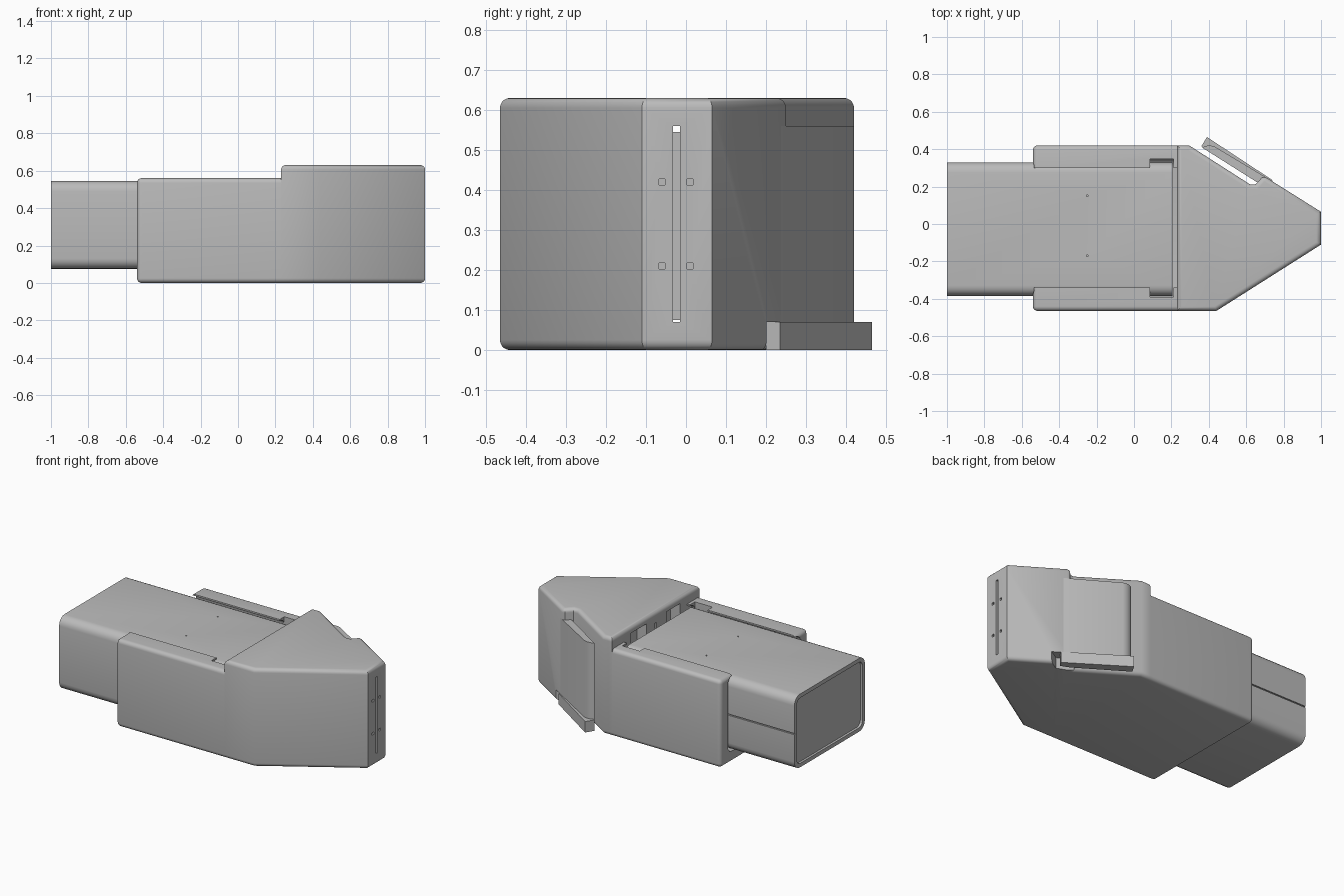
import bpy, bmesh
from mathutils import Vector

if "Cube" in bpy.data.objects:
    bpy.data.objects.remove(bpy.data.objects["Cube"])

grey = bpy.data.materials.new("plain grey")
grey.use_nodes = True
grey.diffuse_color = (0.5, 0.5, 0.5, 1)
grey.node_tree.nodes["Principled BSDF"].inputs["Base Color"].default_value = (0.5, 0.5, 0.5, 1)


def prism(name, outline, z0, z1, radius=0, rule=None, segments=5):
    """Extrude an xy outline from z0 to z1 and round the edges picked by the rule."""
    bm = bmesh.new()
    bottom = bm.faces.new([bm.verts.new((x, y, z0)) for x, y in outline])
    new = bmesh.ops.extrude_face_region(bm, geom=[bottom])["geom"]
    bmesh.ops.translate(bm, vec=(0, 0, z1 - z0),
                        verts=[v for v in new if isinstance(v, bmesh.types.BMVert)])
    bmesh.ops.recalc_face_normals(bm, faces=bm.faces)
    if radius:
        edges = [e for e in bm.edges if rule is None or rule(e.verts[0].co, e.verts[1].co)]
        bmesh.ops.bevel(bm, geom=edges, offset=radius, segments=segments,
                        profile=0.5, affect='EDGES', clamp_overlap=True)
    mesh = bpy.data.meshes.new(name)
    bm.to_mesh(mesh)
    bm.free()
    mesh.materials.append(grey)
    obj = bpy.data.objects.new(name, mesh)
    bpy.context.collection.objects.link(obj)
    return obj


def box(name, x, y, z, radius=0, rule=None):
    outline = [(x[0], y[0]), (x[1], y[0]), (x[1], y[1]), (x[0], y[1])]
    return prism(name, outline, z[0], z[1], radius, rule)


def activate(obj):
    bpy.ops.object.select_all(action='DESELECT')
    obj.select_set(True)
    bpy.context.view_layer.objects.active = obj


def cut(obj, cutter):
    activate(obj)
    mod = obj.modifiers.new("cut", 'BOOLEAN')
    mod.operation = 'DIFFERENCE'
    mod.solver = 'EXACT'
    mod.object = cutter
    bpy.ops.object.modifier_apply(modifier=mod.name)
    bpy.data.objects.remove(cutter)


def along_x(a, b):
    return abs(a.x - b.x) > 0.01


JOIN = 0.23  # where the sleeve meets the head

# Wedge-shaped head with a recess in its rear flank
outline = [(JOIN, -0.465), (0.44, -0.465), (1.0, -0.11), (1.0, 0.065), (0.705, 0.25),
           (0.685, 0.25), (0.65, 0.212), (0.62, 0.212), (0.295, 0.42), (JOIN, 0.42)]


def head_edges(a, b):
    level = abs(a.z - b.z) < 0.01
    at_join = abs(a.x - JOIN) < 0.01 and abs(b.x - JOIN) < 0.01
    return level and (not at_join or a.z > 0.3)


head = prism("head", outline, 0, 0.63, 0.025, head_edges)

# Nose slot, four pin holes, rear windows and the clearance around the ledge
cut(head, box("slot_cutter", (0.2, 1.1), (-0.032, -0.015), (0.07, 0.56)))
for y in (-0.06, 0.01):
    for z in (0.21, 0.42):
        cut(head, box("pin_cutter", (0.95, 1.1), (y - 0.008, y + 0.008), (z - 0.008, z + 0.008)))
for y0, y1 in ((-0.27, -0.13), (0.07, 0.23)):
    cut(head, box("window_cutter", (0.15, 0.3), (y0, y1), (0.4, 0.59)))
cut(head, prism("ledge_cutter", [(0.62, 0.205), (0.72, 0.165), (0.83, 0.23), (0.62, 0.36)],
                -0.1, 0.07))

# Sleeve with inward lips that holds the cartridge
sleeve = box("sleeve", (-0.54, JOIN), (-0.465, 0.42), (0, 0.56), 0.025,
             lambda a, b: not (a.x > 0.2 and b.x > 0.2))
cut(sleeve, box("bore_cutter", (-0.7, 0.4), (-0.39, 0.347), (0.07, 0.55), 0.04, along_x))
cut(sleeve, box("top_opening_cutter", (-0.7, 0.4), (-0.34, 0.30), (0.4, 0.8)))
cut(sleeve, box("lip_notch_cutter", (0.085, 0.21), (-0.39, 0.347), (0.45, 0.8)))

# Sliding cartridge with a recessed end and a seam along its rear side
cartridge = box("cartridge", (-1.0, 0.205), (-0.385, 0.33), (0.075, 0.545), 0.055, along_x)
cut(cartridge, box("end_cutter", (-1.1, -0.985), (-0.36, 0.305), (0.1, 0.52), 0.035, along_x))
cut(cartridge, box("seam_cutter", (-1.1, 0.3), (0.322, 0.4), (0.306, 0.314)))
for y in (-0.17, 0.15):
    cut(cartridge, box("dimple_cutter", (-0.254, -0.246), (y - 0.004, y + 0.004), (0.53, 0.6)))

# Guard plate standing off the recess, with a ledge at its foot
plate = prism("guard_plate", [(0.725, 0.238), (0.43, 0.415), (0.405, 0.42), (0.38, 0.417),
                              (0.365, 0.408), (0.655, 0.225), (0.70, 0.215)], 0.06, 0.56)
ledge = prism("ledge", [(0.74, 0.235), (0.39, 0.465), (0.36, 0.415), (0.66, 0.225),
                        (0.72, 0.2)], 0, 0.07)

for obj in (head, sleeve, cartridge, plate, ledge):
    activate(obj)
    bpy.ops.object.shade_smooth_by_angle(angle=0.6)
